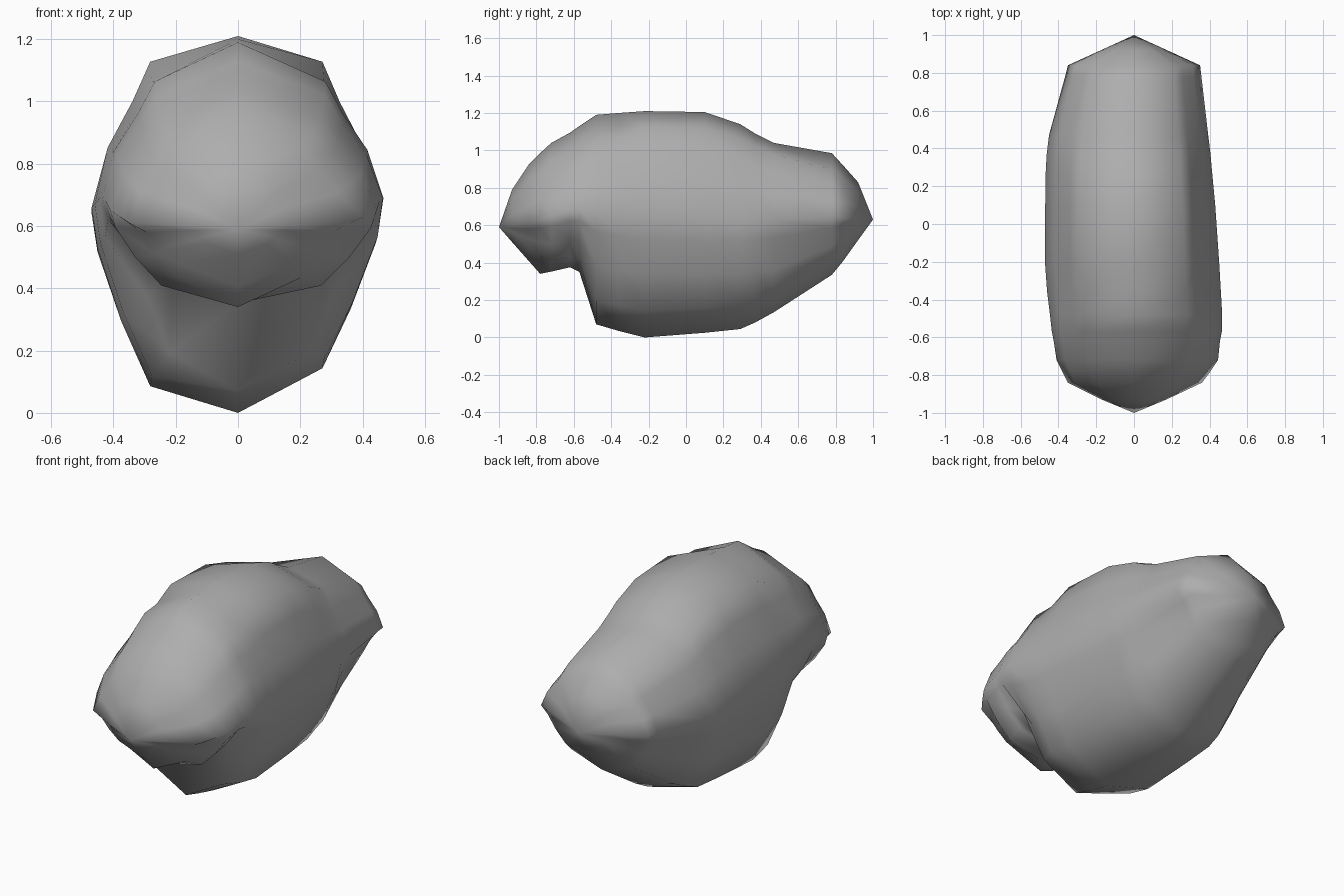
import bpy, bmesh

# Stations along the length: y, top z, bottom z, widest z, left half width, right half width
STATIONS = [
    (-0.93, 0.79, 0.51, 0.60, 0.17, 0.17),
    (-0.84, 0.925, 0.408, 0.61, 0.35, 0.36),
    (-0.78, 0.985, 0.34, 0.63, 0.38, 0.405),
    (-0.72, 1.04, 0.352, 0.65, 0.41, 0.445),
    (-0.62, 1.095, 0.375, 0.68, 0.425, 0.455),
    (-0.57, 1.13, 0.35, 0.69, 0.435, 0.465),
    (-0.48, 1.19, 0.07, 0.69, 0.445, 0.467),
    (-0.36, 1.20, 0.035, 0.67, 0.46, 0.46),
    (-0.22, 1.21, 0.00, 0.66, 0.47, 0.452),
    (0.10, 1.205, 0.025, 0.64, 0.47, 0.43),
    (0.29, 1.14, 0.045, 0.63, 0.467, 0.412),
    (0.37, 1.09, 0.08, 0.63, 0.462, 0.405),
    (0.47, 1.04, 0.135, 0.63, 0.45, 0.393),
    (0.78, 0.985, 0.335, 0.64, 0.365, 0.357),
    (0.84, 0.92, 0.408, 0.64, 0.35, 0.35),
    (0.92, 0.83, 0.52, 0.64, 0.175, 0.175),
]
# Half cross-section: width fraction, height fraction (+ to top, - to bottom)
HALF = [(0.0, 1.0), (0.60, 0.85), (0.72, 0.62), (0.89, 0.35),
        (1.0, 0.0), (0.96, -0.2), (0.80, -0.55), (0.60, -0.87), (0.0, -1.0)]


def ring(bm, y, top, bottom, mid, left, right):
    loop = HALF + [(-x, h) for x, h in HALF[-2:0:-1]]
    verts = []
    for x, h in loop:
        low = -1 < h < -0.1
        # sloping shoulders at the front and rear
        if 0 < h < 1 and (y < -0.3 or y > 0.7):
            h *= 0.88
        # flatter undersides at both ends
        if low and y < -0.75:
            x, h = x * 0.87, h * 0.76
        elif low and y < -0.6:
            h *= 0.93
        elif low and y > 0.7:
            x, h = x * 0.91, h * 0.9
        # chest narrows to the front
        elif h < -0.5 and low and y < -0.4:
            x, h = x * 0.82, h * 0.92
        # raised belly edge on the right
        elif h < -0.5 and low and x > 0 and y < 0.4:
            h *= 0.9
        # lower rear tucks in
        elif low and y > 0.4:
            x *= 0.93
        z = mid + h * ((top - mid) if h > 0 else (mid - bottom))
        verts.append(bm.verts.new((x * (right if x > 0 else left), y, z)))
    return verts


# Rounded body with a forward lobe, lofted between two end points
bm = bmesh.new()
rings = [ring(bm, *s) for s in STATIONS]
n = len(rings[0])
for a, b in zip(rings, rings[1:]):
    for i in range(n):
        j = (i + 1) % n
        bm.faces.new((a[i], a[j], b[j], b[i]))
for tip, loop in (((0, -1, 0.59), rings[0]), ((0, 1, 0.63), rings[-1])):
    v = bm.verts.new(tip)
    for i in range(n):
        bm.faces.new((v, loop[i], loop[(i + 1) % n]))
bmesh.ops.recalc_face_normals(bm, faces=bm.faces[:])
for f in bm.faces:
    f.smooth = True
mesh = bpy.data.meshes.new("rounded_body")
bm.to_mesh(mesh)
bm.free()
body = bpy.data.objects.new("rounded_body", mesh)
bpy.context.collection.objects.link(body)

# Dark grey finish
mat = bpy.data.materials.new("dark_grey")
mat.diffuse_color = (0.42, 0.42, 0.42, 1)
mesh.materials.append(mat)
